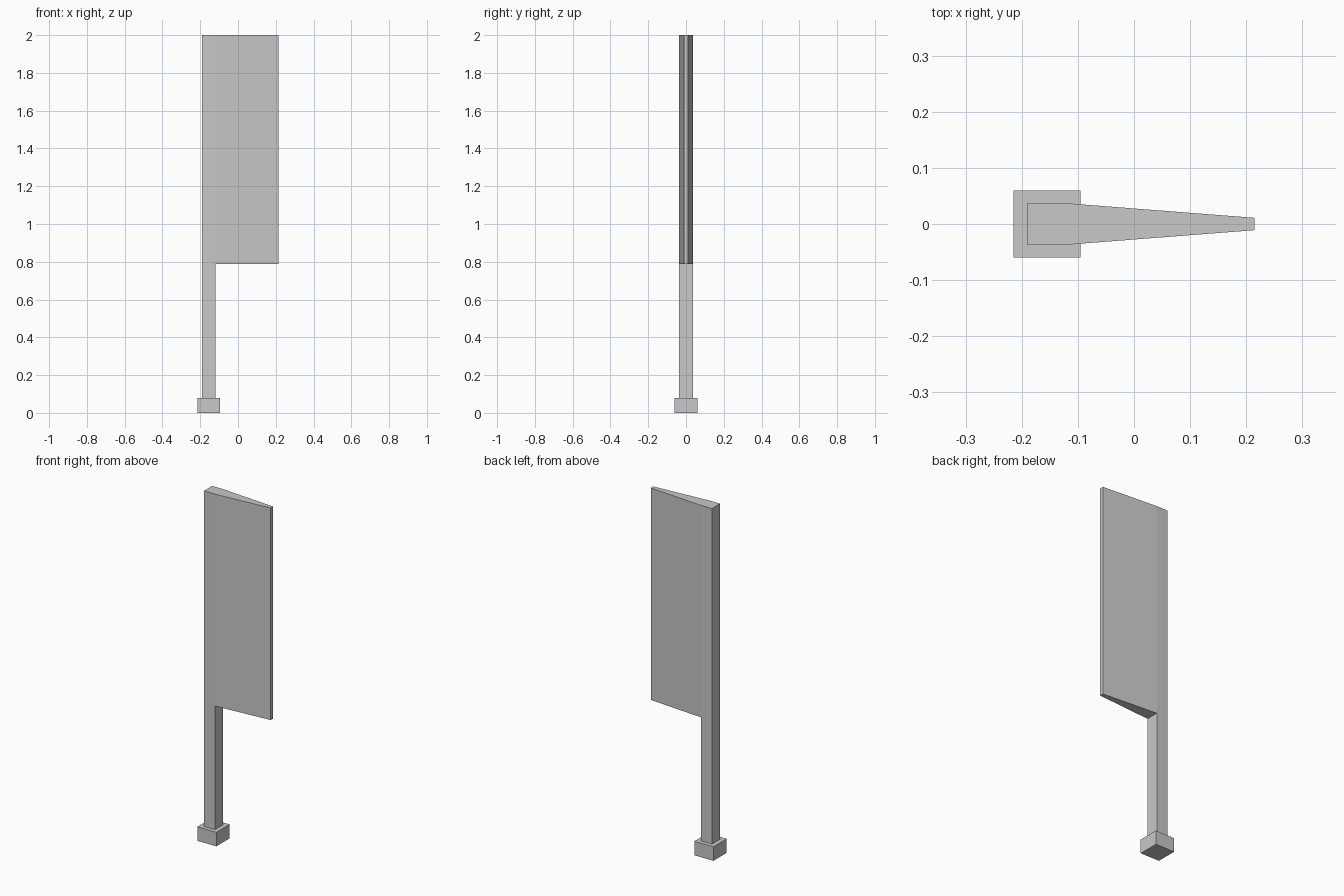
import bpy
import bmesh

if "Cube" in bpy.data.objects:
    bpy.data.objects.remove(bpy.data.objects["Cube"], do_unlink=True)

COLOUR = (0.58, 0.58, 0.58, 1)
grey = bpy.data.materials.new("light_grey")
grey.use_nodes = True
grey.diffuse_color = COLOUR
grey.node_tree.nodes["Principled BSDF"].inputs["Base Color"].default_value = COLOUR


def sides(x0, half0, x1, half1):
    """Outline symmetric about y = 0, from x0 to x1."""
    return [(x0, -half0), (x1, -half1), (x1, half1), (x0, half0)]


def prism(name, outline, z0, z1):
    """Extrude a flat outline upwards from z0 to z1."""
    bm = bmesh.new()
    bottom = bm.faces.new([bm.verts.new((x, y, z0)) for x, y in outline])
    grown = bmesh.ops.extrude_face_region(bm, geom=[bottom], use_keep_orig=True)
    top = [v for v in grown["geom"] if isinstance(v, bmesh.types.BMVert)]
    bmesh.ops.translate(bm, verts=top, vec=(0, 0, z1 - z0))
    bmesh.ops.recalc_face_normals(bm, faces=bm.faces)
    mesh = bpy.data.meshes.new(name)
    bm.to_mesh(mesh)
    bm.free()
    mesh.materials.append(grey)
    bpy.context.collection.objects.link(bpy.data.objects.new(name, mesh))


LEFT, JOIN, TIP = -0.19, -0.12, 0.215
THICK, THIN = 0.037, 0.011
FOOT_TOP, PANEL_BOTTOM, TOP = 0.08, 0.787, 2.0

# Square foot
prism("foot", sides(-0.215, 0.06, -0.095, 0.06), 0, FOOT_TOP)
# Upright post, full height
prism("post", sides(LEFT, THICK, JOIN, THICK), FOOT_TOP, TOP)
# Panel tapering away from the post
prism("tapered_panel", sides(JOIN, THICK, TIP, THIN), PANEL_BOTTOM, TOP)
